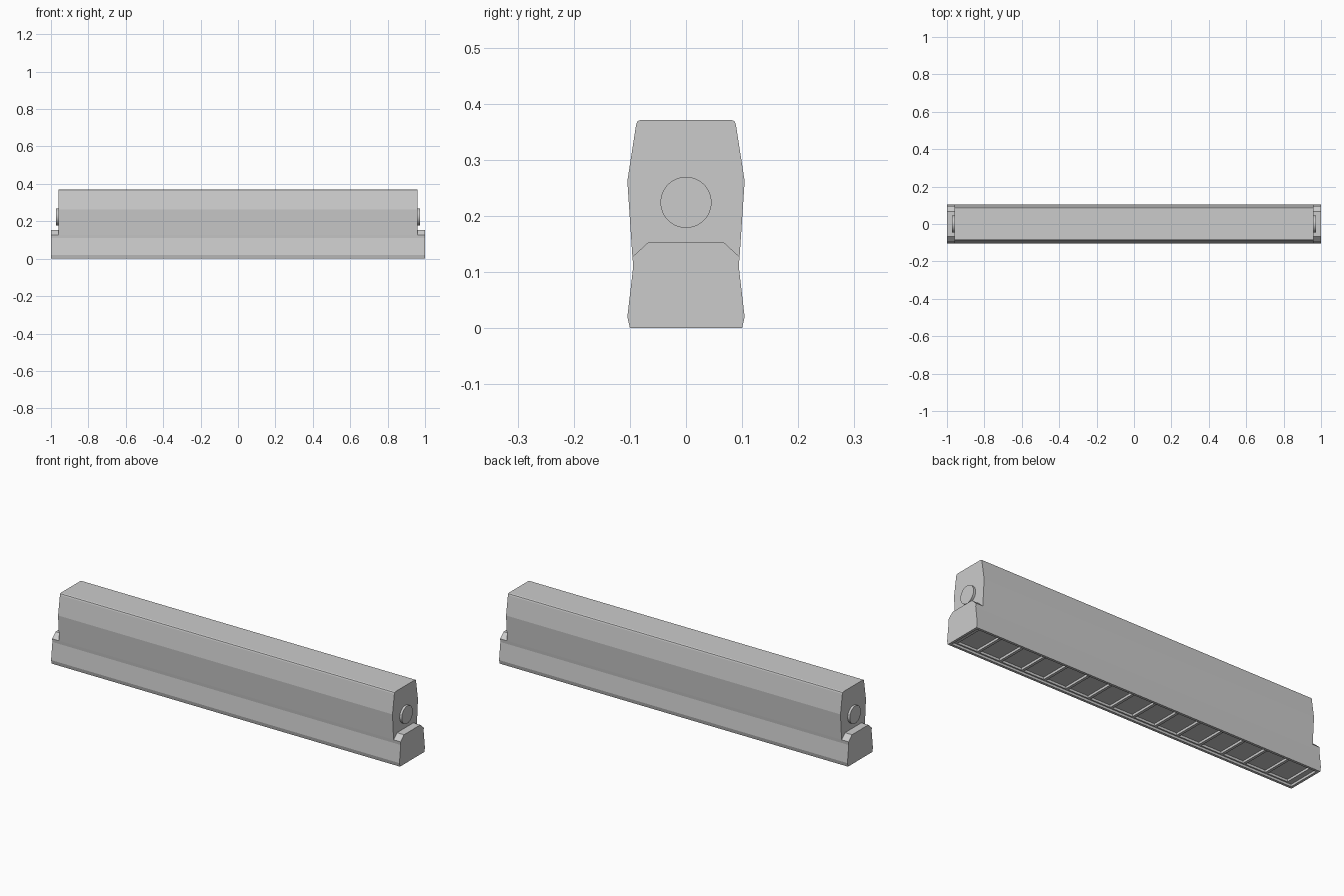
import bpy, bmesh, math
from mathutils import Matrix, Vector

if "Cube" in bpy.data.objects:
    bpy.data.objects.remove(bpy.data.objects["Cube"])


def finish(bm, name):
    bmesh.ops.recalc_face_normals(bm, faces=bm.faces)
    me = bpy.data.meshes.new(name)
    bm.to_mesh(me)
    bm.free()
    ob = bpy.data.objects.new(name, me)
    bpy.context.collection.objects.link(ob)
    return ob


def prism(half_profile, half_len):
    """Mirror a (y, z) half profile and sweep it along x."""
    pts = half_profile + [(-y, z) for y, z in reversed(half_profile)]
    bm = bmesh.new()
    face = bm.faces.new([bm.verts.new((-half_len, y, z)) for y, z in pts])
    ext = bmesh.ops.extrude_face_region(bm, geom=[face])
    moved = [v for v in ext["geom"] if isinstance(v, bmesh.types.BMVert)]
    bmesh.ops.translate(bm, verts=moved, vec=(2 * half_len, 0, 0))
    bmesh.ops.recalc_face_normals(bm, faces=bm.faces)
    return bm


def recess(bm, faces, margin, depth):
    """Inset each face, then push it up into the body with vertical walls."""
    bmesh.ops.inset_individual(bm, faces=faces, thickness=margin)
    for f in faces:
        ext = bmesh.ops.extrude_discrete_faces(bm, faces=[f])["faces"]
        bmesh.ops.translate(bm, verts=ext[0].verts, vec=(0, 0, depth))
        yield ext[0]


# Upper housing
finish(prism([(0.0955, 0.127), (0.1045, 0.262), (0.089, 0.362),
              (0.0865, 0.3685), (0.081, 0.371)], 0.96), "upper_housing")

# Longer base with a stepped, divided recess underneath
bm = prism([(0.10, 0), (0.1045, 0.02), (0.094, 0.11),
            (0.0955, 0.127), (0.067, 0.153)], 1.0)
bottom = min(bm.faces, key=lambda f: f.calc_center_median().z)
tray = list(recess(bm, [bottom], 0.018, 0.012))[0]
tray_z = tray.calc_center_median().z
cells, half = 15, 0.967
for i in range(cells + 1):
    x = -half + 2 * half * i / cells
    flat = [f for f in bm.faces if abs(f.normal.z) > 0.99
            and abs(f.calc_center_median().z - tray_z) < 1e-4]
    geom = flat + list({e for f in flat for e in f.edges})
    bmesh.ops.bisect_plane(bm, geom=geom, plane_co=(x, 0, 0), plane_no=(1, 0, 0))
    bm.normal_update()
flat = [f for f in bm.faces if abs(f.calc_center_median().z - tray_z) < 1e-4
        and abs(f.normal.z) > 0.99 and f.calc_area() > 0.01]
list(recess(bm, flat, 0.010, 0.012))
finish(bm, "base")

# Round end buttons
for side, label in ((-1, "left"), (1, "right")):
    bm = bmesh.new()
    bmesh.ops.create_cone(bm, cap_ends=True, segments=48, radius1=0.0455,
                          radius2=0.0455, depth=0.03,
                          matrix=Matrix.Translation((side * 0.957, 0, 0.224))
                          @ Matrix.Rotation(math.pi / 2, 4, 'Y'))
    ob = finish(bm, label + "_end_button")
    bpy.context.view_layer.objects.active = ob
    ob.select_set(True)
    bpy.ops.object.shade_smooth_by_angle(angle=math.radians(35))
    ob.select_set(False)
